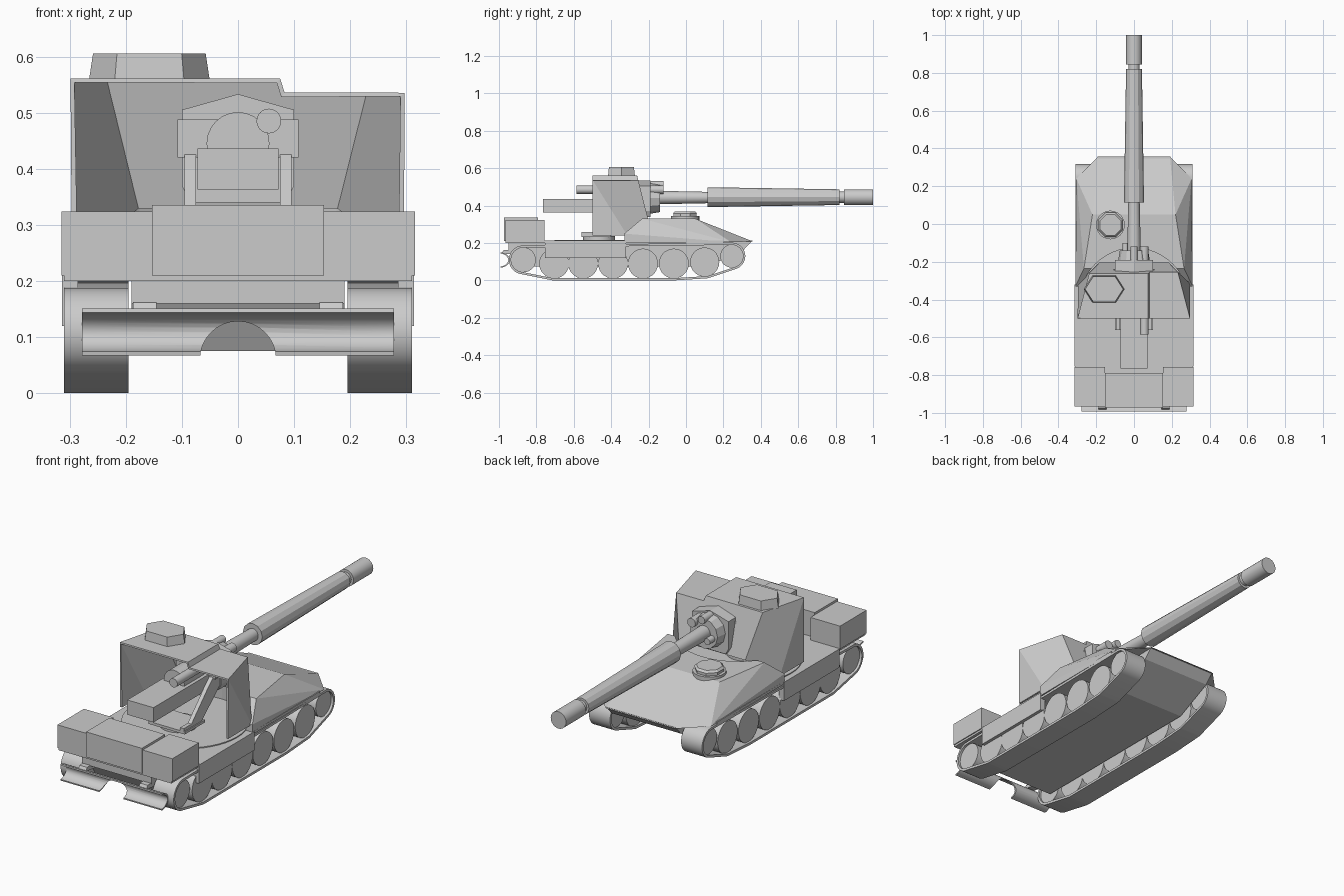
import bpy, bmesh, math
from math import cos, sin, pi, radians
from mathutils import Vector

if "Cube" in bpy.data.objects:
    bpy.data.objects.remove(bpy.data.objects["Cube"])


def finish(name, bm, smooth=False):
    bmesh.ops.recalc_face_normals(bm, faces=bm.faces)
    me = bpy.data.meshes.new(name)
    bm.to_mesh(me)
    bm.free()
    if smooth:
        for p in me.polygons:
            p.use_smooth = True
        me.set_sharp_from_angle(angle=radians(32))
    ob = bpy.data.objects.new(name, me)
    bpy.context.collection.objects.link(ob)
    return ob


def poly(name, verts, faces, smooth=False):
    bm = bmesh.new()
    vs = [bm.verts.new(v) for v in verts]
    for f in faces:
        bm.faces.new([vs[i] for i in f])
    return finish(name, bm, smooth)


def loft(name, a, b, smooth=False):
    """Solid between two matching outlines."""
    n = len(a)
    sides = [(i, (i + 1) % n, n + (i + 1) % n, n + i) for i in range(n)]
    return poly(name, list(a) + list(b),
                sides + [tuple(range(n)), tuple(range(n, 2 * n))], smooth)


def hull(name, pts):
    bm = bmesh.new()
    for p in pts:
        bm.verts.new(p)
    bmesh.ops.convex_hull(bm, input=bm.verts[:])
    bmesh.ops.dissolve_limit(bm, angle_limit=0.01, verts=bm.verts[:], edges=bm.edges[:])
    return finish(name, bm)


def box(name, x0, x1, y0, y1, z0, z1):
    ring = lambda z: [(x0, y0, z), (x1, y0, z), (x1, y1, z), (x0, y1, z)]
    return loft(name, ring(z0), ring(z1))


def prism_x(name, prof, x0, x1, smooth=False):
    return loft(name, [(x0, y, z) for y, z in prof], [(x1, y, z) for y, z in prof], smooth)


def rod(name, axis, c, l0, l1, r0, r1=None, n=24, smooth=True, turn=0.0):
    """Cylinder or cone along an axis; c is the centre in the other two axes."""
    def ring(l, r):
        out = []
        for i in range(n):
            t = 2 * pi * i / n + turn
            u, v = c[0] + r * cos(t), c[1] + r * sin(t)
            out.append({'x': (l, u, v), 'y': (u, l, v), 'z': (u, v, l)}[axis])
        return out
    return loft(name, ring(l0, r0), ring(l1, r0 if r1 is None else r1), smooth)


def cut(ob, cutter):
    m = ob.modifiers.new("cut", 'BOOLEAN')
    m.operation, m.solver, m.object = 'DIFFERENCE', 'EXACT', cutter
    cutter.hide_render = True
    cutter.display_type = 'WIRE'


# Running gear: wheels (y, z, radius) and a belt wrapped around them
wheels = [(-.87, .11, .067)] + [(y, .09, .08) for y in (-.705, -.55, -.39, -.23, -.065)]
wheels += [(.1, .098, .078), (.245, .13, .062)]


def belt(offset, n=64):
    out = []
    for i in range(n):
        t = 2 * pi * (i + .5) / n
        y, z, r = max(wheels, key=lambda w: w[0] * cos(t) + w[1] * sin(t) + w[2])
        out.append((y + (r + offset) * cos(t), max(0, z + (r + offset) * sin(t))))
    return out


for s, side in ((-1, "left"), (1, "right")):
    outer, inner, n = belt(.010), belt(-.002), 64
    x0, x1 = s * .195, s * .31
    verts = [(x, y, z) for x in (x0, x1) for p in (outer, inner) for y, z in p]
    faces = []
    for i in range(n):
        j = (i + 1) % n
        for a, b in ((0, n), (2 * n, 3 * n), (0, 2 * n), (n, 3 * n)):
            faces.append((a + i, a + j, b + j, b + i))
    poly("track_" + side, verts, faces, True)
    for k, (y, z, r) in enumerate(wheels):
        rod(f"wheel_{side}_{k}", 'x', (y, z), s * .205, s * .298, r, n=28)

    # Side skirts, rear stowage boxes and spade arms
    box("skirt_" + side, s * .285, s * .314, -.755, -.32, .12, .212)
    box("stowage_box_" + side, s * .153, s * .315, -.965, -.757, .21, .324)
    hull("spade_arm_" + side, [(s * x, y, z) for x in (.145, .187)
         for y, z in ((-.86, .13), (-.86, .165), (-.985, .145), (-.975, .162))])

    # Gun carriage cheek plates
    prism_x("carriage_cheek_" + side, [(-.56, .235), (-.43, .235), (-.24, .40), (-.22, .45),
            (-.30, .45), (-.36, .40), (-.50, .26), (-.56, .26)], s * .075, s * .095)

# Lower hull and deck
prism_x("lower_hull", [(.355, .212), (.31, .165), (.12, .075), (-.85, .075),
        (-.9, .16), (-.95, .16), (-.95, .212)], -.19, .19)
box("deck", -.31, .31, -.965, .2, .2, .212)
box("rear_box", -.153, .153, -.972, -.79, .21, .335)

# Front superstructure, cut round to clear the turntable
pts = []
for s in (-1, 1):
    pts += [(s * .265, -.235, .33), (s * .22, .05, .33), (s * .31, -.33, .25),
            (s * .31, -.33, .205), (s * .305, .24, .205), (s * .19, .358, .208)]
body = hull("superstructure", pts)
cut(body, rod("well_cutter", 'z', (0, -.415), .214, .5, .288, n=48, smooth=False))
rod("turntable_floor", 'z', (0, -.415), .205, .217, .287, n=48)
rod("turntable", 'z', (0, -.465), .21, .238, .085, n=32)
box("carriage_base", -.1, .1, -.56, -.4, .232, .245)

# Driver hatch
rod("hatch_ring", 'z', (-.125, -.005), .31, .343, .076, n=24)
rod("hatch_body", 'z', (-.125, -.005), .34, .358, .066, n=8, smooth=False, turn=pi / 8)
rod("hatch_lid", 'z', (-.125, -.005), .358, .368, .07, .06, n=8, smooth=False, turn=pi / 8)

# Gun shield: folded plate, open at the back, with a lower roof on the right
ZL, ZR = .557, .532
fy = lambda z: -.21 - .25 * (z - .34)
verts = [(-.295, -.5, ZL), (-.291, -.5, .24), (-.291, -.315, .24), (-.18, fy(.33), .33),
         (-.235, fy(ZL), ZL), (.072, fy(ZL), ZL), (.08, fy(ZR), ZR), (.23, fy(ZR), ZR),
         (.18, fy(.33), .33), (.291, -.315, .24), (.291, -.5, .24), (.293, -.5, ZR),
         (.08, -.5, ZR), (.072, -.5, ZL)]
shield = poly("gun_shield", verts, [(0, 1, 2), (0, 2, 3, 4), (4, 3, 8, 7, 6, 5),
              (7, 8, 9, 11), (11, 9, 10), (0, 4, 5, 13), (13, 5, 6, 12), (12, 6, 7, 11)])
mod = shield.modifiers.new("thickness", 'SOLIDIFY')
mod.thickness, mod.offset = .01, 0

# Six-sided cupola on the shield roof
hexa = [(-.108, 0), (-.062, .072), (.062, .072), (.108, 0), (.062, -.072), (-.062, -.072)]
loft("cupola", [(-.158 + x, -.345 + y, .555) for x, y in hexa],
     [(-.158 + x * .93, -.345 + y * .93, .605) for x, y in hexa])

# Mantlet, cradle and breech
frame = [(-.085, .34), (.085, .34), (.1, .37), (.1, .505), (0, .533), (-.1, .505), (-.1, .37)]
loft("mantlet_frame", [(x, -.275, z) for x, z in frame],
     [(x, -.19, z) for x, z in frame])
rod("mantlet_collar", 'y', (0, .44), -.2, -.14, .085, .075, n=12, smooth=False)
box("cradle", -.108, .108, -.33, -.24, .42, .488)
rod("breech", 'y', (0, .445), -.5, -.2, .056)
box("loading_tray", -.072, .072, -.765, -.3, .363, .436)
rod("recuperator", 'y', (.055, .485), -.585, -.12, .022)
rod("buffer", 'y', (0, .512), -.24, -.12, .019)
rod("lower_buffer", 'y', (-.045, .425), -.2, -.1, .016)

# Barrel
rod("barrel_root", 'y', (0, .443), -.2, .13, .037, .03)
rod("barrel_sleeve", 'y', (0, .445), .115, .82, .053, .042, n=12, smooth=False)
rod("barrel_neck", 'y', (0, .445), .8, .86, .03)
rod("muzzle_brake", 'y', (0, .445), .845, 1.0, .042)

# Rear spade: curved blade, hollow to the rear, with a round notch
arc = [radians(-82 + 164 * i / 12) for i in range(13)]
prof = [(-.997 + .058 * cos(t), .109 + .042 * sin(t)) for t in arc]
prof += [(-.997 + .050 * cos(t), .109 + .035 * sin(t)) for t in reversed(arc)]
prof = [(y - .003, z) for y, z in prof]
bm = bmesh.new()
ends = [[bm.verts.new((x, y, z)) for y, z in prof] for x in (-.278, .278)]
m = len(prof)
for i in range(m):
    j = (i + 1) % m
    bm.faces.new((ends[0][i], ends[0][j], ends[1][j], ends[1][i]))
for e in ends:
    for i in range(12):
        bm.faces.new((e[i], e[i + 1], e[m - 2 - i], e[m - 1 - i]))
spade = finish("spade_blade", bm, True)
cut(spade, rod("notch_cutter", 'y', (0, .06), -1.1, -.9, .068, n=32, smooth=False))
